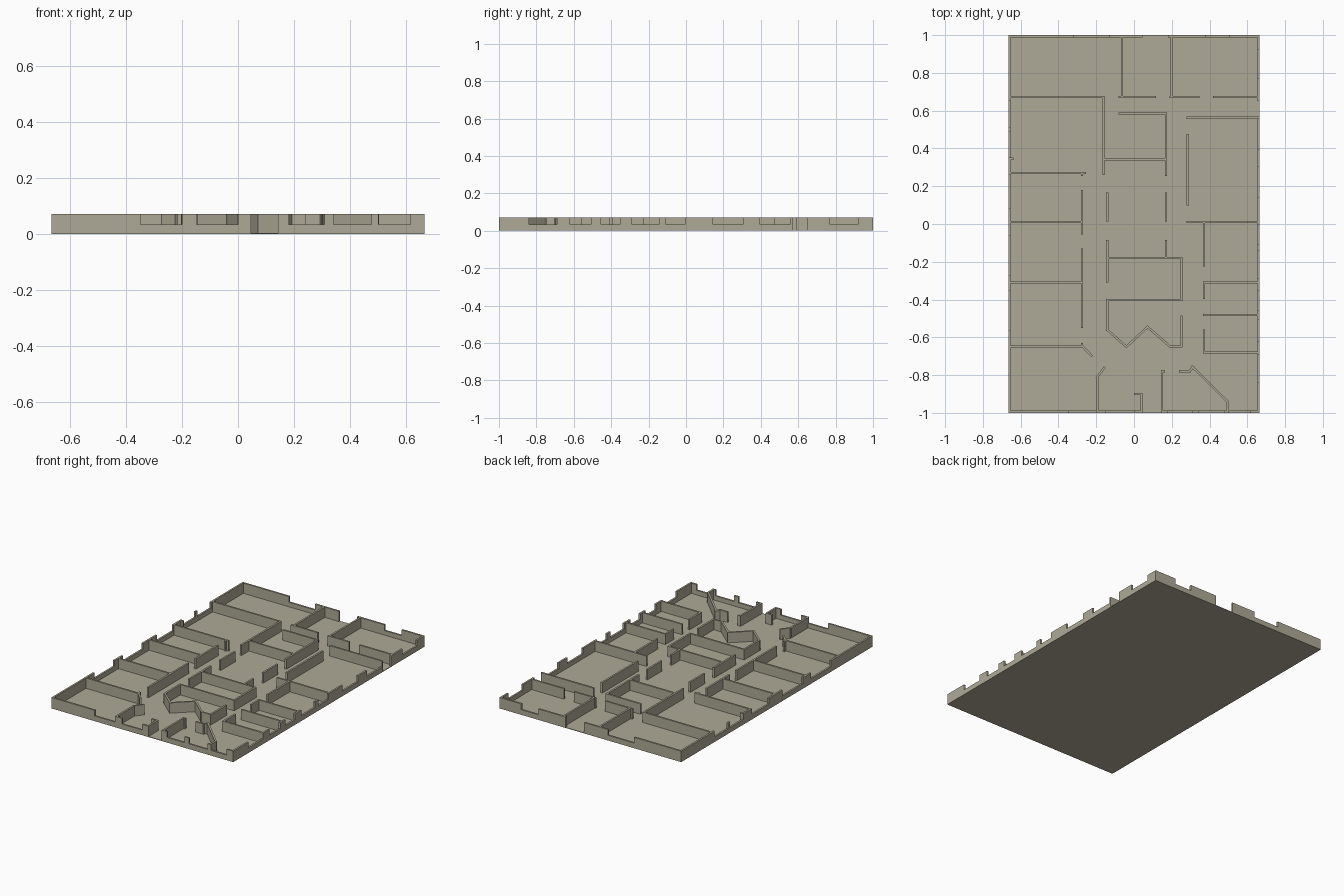
import bpy, bmesh
from mathutils import Vector

if "Cube" in bpy.data.objects:
    bpy.data.objects.remove(bpy.data.objects["Cube"])

HX, HY, H = 0.665, 1.0, 0.072   # half width, half depth, wall height
T, SILL, FLOOR = 0.012, 0.034, 0.004

mat = bpy.data.materials.new("warm grey plaster")
mat.diffuse_color = (0.43, 0.40, 0.31, 1)
mat.use_nodes = True
mat.node_tree.nodes["Principled BSDF"].inputs["Base Color"].default_value = mat.diffuse_color


def finish(bm, name):
    bmesh.ops.recalc_face_normals(bm, faces=bm.faces)
    mesh = bpy.data.meshes.new(name)
    bm.to_mesh(mesh)
    bm.free()
    mesh.materials.append(mat)
    obj = bpy.data.objects.new(name, mesh)
    bpy.context.collection.objects.link(obj)
    return obj


def prism(bm, points, offset):
    face = bm.faces.new([bm.verts.new(p) for p in points])
    out = bmesh.ops.extrude_face_region(bm, geom=[face])
    verts = [v for v in out["geom"] if isinstance(v, bmesh.types.BMVert)]
    bmesh.ops.translate(bm, verts=verts, vec=offset)


def outer_wall(name, start, end, openings, place, offset):
    """Notched elevation profile, extruded inward. Openings: (from, to, bottom)."""
    bm = bmesh.new()
    runs, prof, begin = [], [(start, 0.0), (start, H)], start
    for a, b, z in sorted(openings):
        if z <= FLOOR:            # a door splits the wall in two
            prof += [(a, H), (a, 0.0)]
            runs.append(prof)
            prof = [(b, 0.0), (b, H)]
        else:
            prof += [(a, H), (a, z), (b, z), (b, H)]
    runs.append(prof + [(end, H), (end, 0.0)])
    for run in runs:
        prism(bm, [place(s, z) for s, z in run], offset)
    return finish(bm, name)


def wall_path(bm, *pts):
    """Thin full-height partition along a path of plan points."""
    for p, q in zip(pts, pts[1:]):
        a, b = Vector((*p, FLOOR / 2)), Vector((*q, FLOOR / 2))
        d = (b - a).normalized() * (T / 2)
        n = Vector((-d.y, d.x, 0))
        a, b = a - d, b + d
        for v in (a, b):          # keep ends inside the building
            v.x = max(-HX + .004, min(HX - .004, v.x))
            v.y = max(-HY + .008, min(HY - .008, v.y))
        prism(bm, [a + n, b + n, b - n, a - n], (0, 0, H - FLOOR / 2))


def rooms(name, paths):
    bm = bmesh.new()
    for path in paths:
        wall_path(bm, *path)
    return finish(bm, name)


def windows(*spans):
    return [(a, b, SILL) for a, b in spans]


# Floor slab
bm = bmesh.new()
prism(bm, [(-HX, -HY, 0), (HX, -HY, 0), (HX, HY, 0), (-HX, HY, 0)], (0, 0, FLOOR))
finish(bm, "floor")

# Outer walls with window notches and doors
outer_wall("front_wall", -HX + T, HX - T,
           windows((-.348, -.20), (-.148, 0), (.18, .309), (.341, .477), (.502, .616))
           + [(.046, .142, 0)],
           lambda s, z: (s, -HY, z), (0, T, 0))
outer_wall("back_wall", -HX + T, HX - T,
           windows((-.32, -.13), (.38, .505)) + [(.045, .18, 0)],
           lambda s, z: (s, HY, z), (0, -T, 0))
outer_wall("right_wall", -HY, HY,
           windows((-.84, -.69), (-.62, -.508), (-.455, -.353), (-.289, -.144),
                   (-.107, -.005), (.144, .305), (.396, .556), (.77, .92))
           + [(.567, .65, 0)],
           lambda s, z: (HX, s, z), (-T, 0, 0))
outer_wall("left_wall", -HY, HY,
           windows((-.565, -.355), (-.27, -.06), (.085, .26), (.35, .49), (.51, .65)),
           lambda s, z: (-HX, s, z), (T, 0, 0))

# Rooms along the back
rooms("back_partitions", [
    [(-HX, .672), (-.162, .672), (-.162, .265)],
    [(-.063, 1), (-.063, .672)], [(-.075, .672), (.11, .672)],
    [(.2, 1), (.2, .672)], [(.195, .672), (.34, .672)], [(.425, .672), (HX, .672)]])

# Rooms along the left side
rooms("left_partitions", [
    [(-HX, .345), (-.645, .345)],
    [(-HX, .27), (-.26, .27)], [(-.275, .27), (-.275, .26)],
    [(-.275, .175), (-.275, -.05)], [(-.275, -.135), (-.275, -.545)],
    [(-HX, .01), (-.275, .01)], [(-HX, -.31), (-.275, -.31)],
    [(-HX, -.65), (-.275, -.65), (-.275, -.635)], [(-.272, -.648), (-.225, -.697)]])

# Rooms along the right side
rooms("right_partitions", [
    [(.285, .563), (HX, .563)], [(.285, .47), (.285, .105)],
    [(.285, .01), (HX, .01)], [(.37, .01), (.37, -.22)],
    [(HX, -.31), (.37, -.31), (.37, -.39)], [(.37, -.482), (HX, -.482)],
    [(.37, -.565), (.37, -.68), (HX, -.68)]])

# Central core rooms and corridor walls
rooms("core_partitions", [
    [(-.075, .585), (.17, .585), (.17, .26)], [(-.162, .343), (.17, .343)],
    [(-.142, .16), (-.142, .02)], [(.17, .16), (.17, .02)],
    [(-.142, -.09), (-.142, -.305)], [(.17, -.09), (.17, -.18)],
    [(-.142, -.18), (.252, -.18), (.252, -.402), (-.142, -.402), (-.142, -.56),
     (-.04, -.65), (.072, -.545), (.19, -.648), (.252, -.648), (.252, -.49)]])

# Entrance area along the front
rooms("entrance_partitions", [
    [(-.158, -.762), (-.195, -.81), (-.195, -1)],
    [(.005, -.9), (.04, -.9), (.04, -1)],
    [(.148, -1), (.148, -.78), (.158, -.78)],
    [(.245, -.78), (.295, -.78), (.312, -.757)],
    [(.308, -.755), (.495, -.94), (.495, -1)]])
